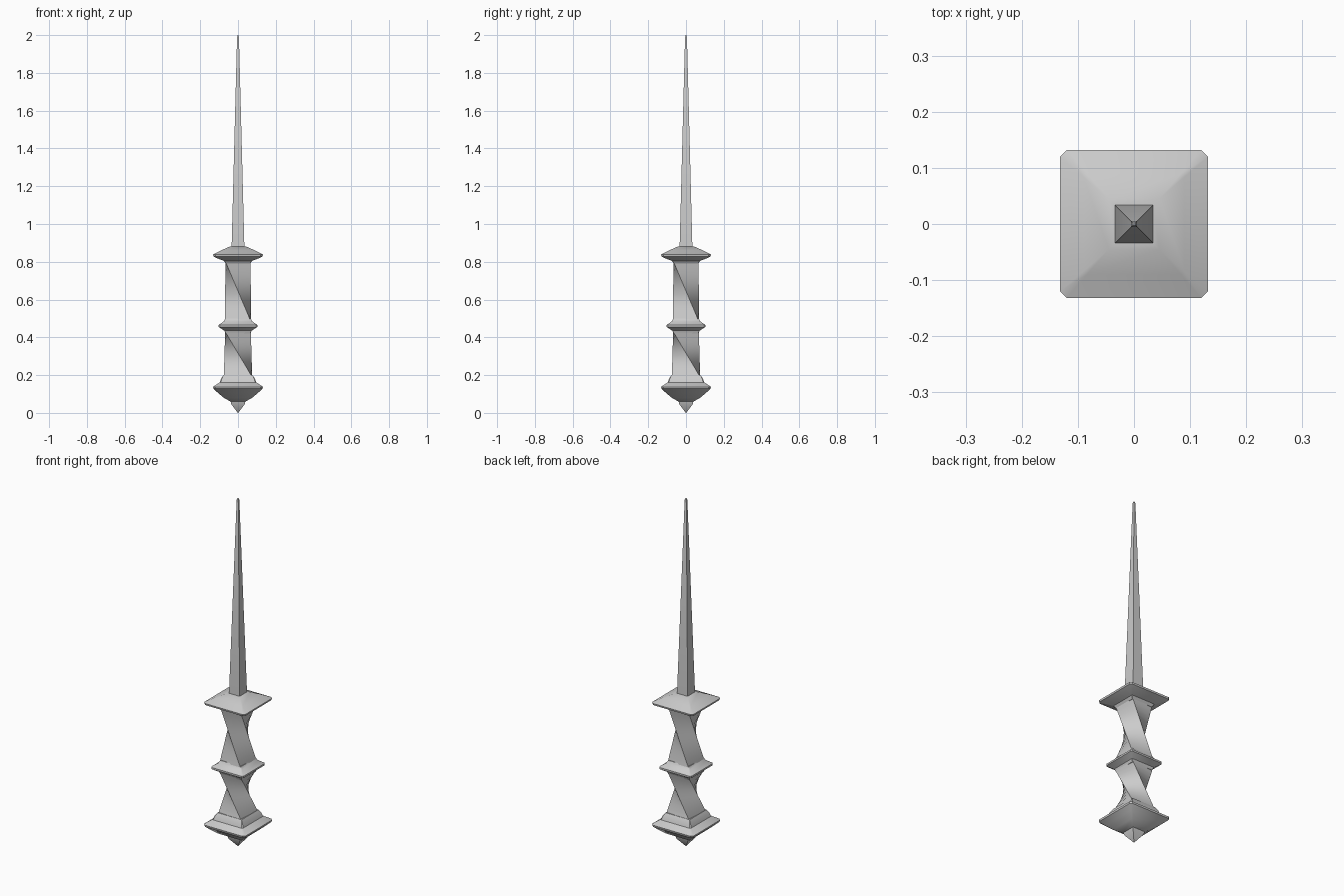
import bpy, bmesh, math

cube = bpy.data.objects.get("Cube")
if cube:
    bpy.data.objects.remove(cube)

grey = bpy.data.materials.new("plain grey")
grey.use_nodes = True
colour = (0.6, 0.6, 0.6, 1)
grey.diffuse_color = colour
grey.node_tree.nodes["Principled BSDF"].inputs["Base Color"].default_value = colour


def square(half, chamfer=0.0):
    """Outline of a square with clipped corners, counter-clockwise."""
    pts = []
    for k in range(4):
        c, s = round(math.cos(k * math.pi / 2)), round(math.sin(k * math.pi / 2))
        for x, y in ((half, half - chamfer), (half - chamfer, half)):
            pts.append((x * c - y * s, x * s + y * c))
    return pts


def loft(name, rings, angle=35):
    """Skin a stack of (z, outline) rings and cap both ends."""
    bm = bmesh.new()
    loops = [[bm.verts.new((x, y, z)) for x, y in pts] for z, pts in rings]
    for low, high in zip(loops, loops[1:]):
        n = len(low)
        for i in range(n):
            j = (i + 1) % n
            bm.faces.new((low[i], low[j], high[j], high[i]))
    bm.faces.new(loops[0][::-1])
    bm.faces.new(loops[-1])
    bmesh.ops.remove_doubles(bm, verts=bm.verts, dist=0.0001)
    bmesh.ops.recalc_face_normals(bm, faces=bm.faces)
    mesh = bpy.data.meshes.new(name)
    bm.to_mesh(mesh)
    bm.free()
    obj = bpy.data.objects.new(name, mesh)
    bpy.context.collection.objects.link(obj)
    mesh.materials.append(grey)
    bpy.ops.object.select_all(action='DESELECT')
    obj.select_set(True)
    bpy.context.view_layer.objects.active = obj
    bpy.ops.object.shade_smooth_by_angle(angle=math.radians(angle))
    return obj


def profile(name, rows, angle=35):
    return loft(name, [(z, square(h, c)) for z, h, c in rows], angle)


def twisted_grip(name, z0, h0, z1, h1, steps=12):
    """Square bar whose straight edges run a quarter turn, pinching the waist."""
    rings = []
    for k in range(steps + 1):
        t = k / steps
        pts = []
        for i in range(4):
            a = math.pi / 4 + i * math.pi / 2
            b = a - math.pi / 2
            r0, r1 = h0 * math.sqrt(2) * (1 - t), h1 * math.sqrt(2) * t
            pts.append((r0 * math.cos(a) + r1 * math.cos(b),
                        r0 * math.sin(a) + r1 * math.sin(b)))
        rings.append((z0 + (z1 - z0) * t, pts))
    return loft(name, rings)


# Blade and its blunt tip
profile("blade", [(0.87, 0.034, 0), (1.99, 0.005, 0), (2.0, 0.002, 0)])

# Guard between blade and grip
profile("guard", [(0.79, 0.065, 0), (0.805, 0.075, 0.004), (0.82, 0.115, 0.01),
                  (0.828, 0.13, 0.012), (0.838, 0.132, 0.012), (0.86, 0.09, 0.006),
                  (0.88, 0.045, 0), (0.882, 0.034, 0)])

# Two twisted grips with a collar between them
twisted_grip("upper_grip", 0.48, 0.07, 0.80, 0.066)
profile("collar", [(0.42, 0.066, 0), (0.435, 0.072, 0.003), (0.455, 0.103, 0.008),
                   (0.465, 0.103, 0.008), (0.485, 0.075, 0.003), (0.50, 0.067, 0)])
twisted_grip("lower_grip", 0.19, 0.075, 0.43, 0.068)

# Pommel
profile("pommel", [(0.06, 0.04, 0), (0.08, 0.075, 0.004), (0.105, 0.105, 0.008),
                   (0.128, 0.13, 0.012), (0.138, 0.132, 0.012), (0.15, 0.115, 0.01),
                   (0.162, 0.096, 0.006), (0.18, 0.09, 0.004), (0.2, 0.077, 0)])

# Pointed end cap
profile("end_spike", [(0.0, 0.001, 0), (0.045, 0.035, 0), (0.065, 0.04, 0)])
